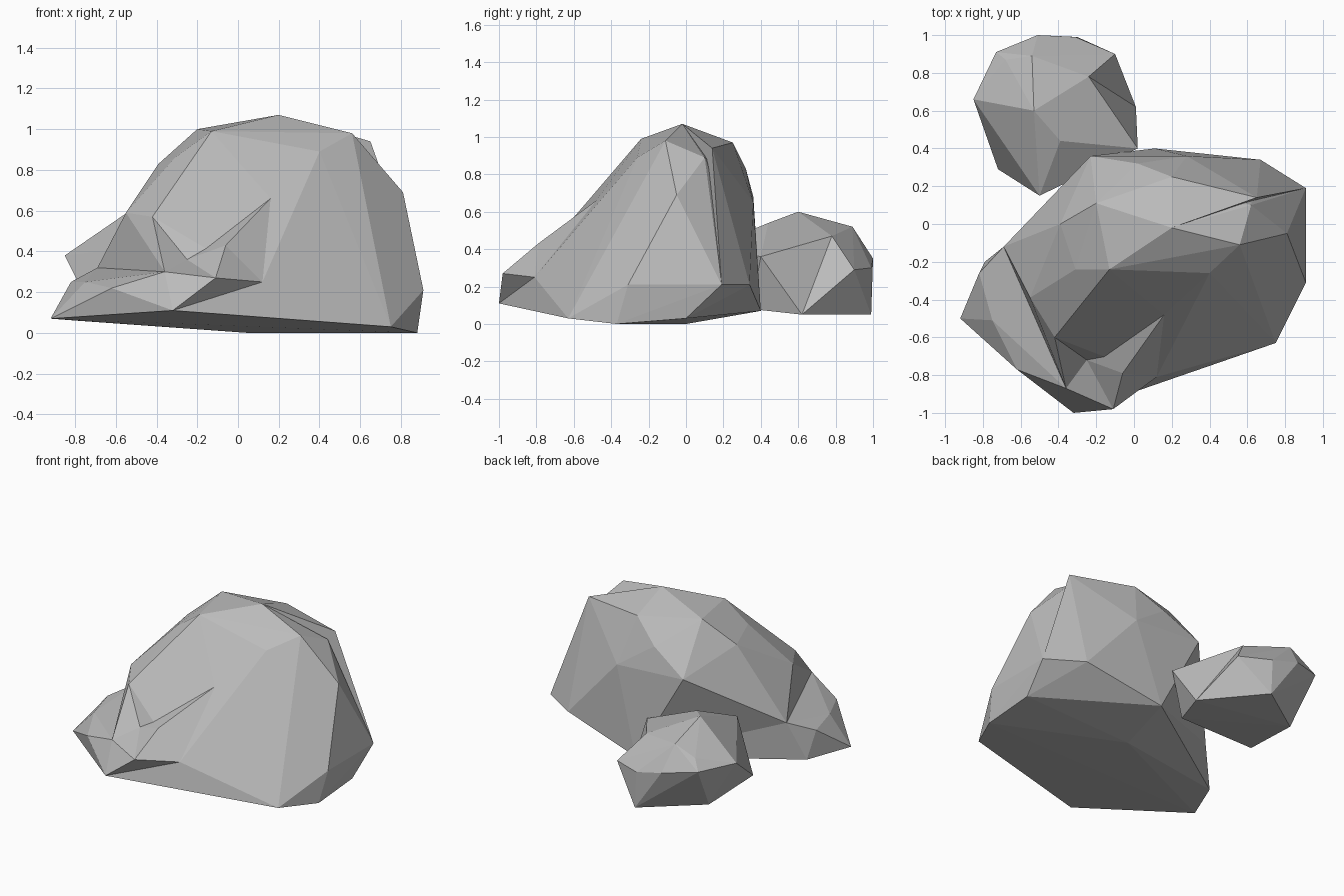
import bpy
import bmesh

default_cube = bpy.data.objects.get("Cube")
if default_cube:
    bpy.data.objects.remove(default_cube, do_unlink=True)


def make_material(name, colour):
    material = bpy.data.materials.new(name)
    material.use_nodes = True
    material.diffuse_color = colour
    for node in material.node_tree.nodes:
        if node.type == "BSDF_PRINCIPLED":
            node.inputs["Base Color"].default_value = colour
            node.inputs["Roughness"].default_value = 0.9
    return material


stone_grey = make_material("stone grey", (0.5, 0.5, 0.5, 1))


def make_rock(name, *corner_groups):
    """Chisel one faceted convex rock around its corner points."""
    bm = bmesh.new()
    for group in corner_groups:
        for corner in group:
            bm.verts.new(corner)
    hull = bmesh.ops.convex_hull(bm, input=bm.verts[:], use_existing_faces=False)
    # Drop any corner that ended up inside the rock
    buried = {item for item in hull["geom_interior"] + hull["geom_unused"]
              if isinstance(item, bmesh.types.BMVert)}
    bmesh.ops.delete(bm, geom=list(buried), context="VERTS")
    bmesh.ops.recalc_face_normals(bm, faces=bm.faces[:])
    mesh = bpy.data.meshes.new(name)
    bm.to_mesh(mesh)
    bm.free()
    mesh.materials.append(stone_grey)
    rock = bpy.data.objects.new(name, mesh)
    bpy.context.collection.objects.link(rock)
    return rock


# Corners shared by neighbouring rocks, so that their facets meet
peak = (.2, -.02, 1.07)
back_crown = (-.2, .11, 1)
back_waist = (-.23, .36, .68)
back_foot = (.11, .4, .07)
back_hip = (.67, .34, .21)
side_hip = (.91, .19, .21)
left_foot = (-.69, -.12, .32)
left_base = (-.79, -.2, .06)
left_crest = (-.55, -.39, .59)
left_shoulder = (-.42, -.6, .57)
ledge_end = (-.92, -.5, .07)
ledge_tip = (-.36, -.87, .3)
ledge_toe = (-.32, -1, .11)
groove = (-.25, -.72, .36)
spur_lip = (-.11, -.98, .27)
brow_peak = (.16, -.48, .66)
brow_nose = (-.06, -.79, .43)
brow_foot = (.12, -.81, .25)
front_foot = (.75, -.63, .03)
heart = (-.2, -.4, .12)

# Main boulder: crown, waist and base
crown = [peak, back_crown, (-.13, -.24, .99), (.4, -.26, .89),
         (.56, -.11, .98), (.62, .1, .89)]
waist = [back_waist, (.81, -.05, .69), (-.31, -.24, .86), (-.39, 0, .83),
         left_foot, left_crest, left_shoulder, groove, brow_peak]
base = [(.88, 0, .03), (.88, -.37, 0), (.05, 0, 0), back_foot, front_foot]
make_rock("main_boulder", crown, waist, base,
          [(.91, -.31, .21), side_hip, back_hip, brow_foot])

# Raised slab on the back, standing proud of the boulder's right edge
make_rock("back_slab",
          [peak, back_crown, (.65, .14, .94), (.2, .25, .97), (.02, .32, .83),
           (.28, .36, .65)],
          [back_waist, back_hip, side_hip, back_foot])

# Broad foot under the boulder and the ledge
make_rock("foot_slab", base, [ledge_toe, brow_foot, ledge_end, left_base,
                              left_foot])

# Low ledge spreading from the front corner
make_rock("corner_ledge",
          [(-.82, -.26, .25), (-.75, -.51, .25), (-.62, -.77, .22)],
          [ledge_end, left_base, left_foot, ledge_tip, ledge_toe, heart])

# Steep fin between the ledge and the boulder
make_rock("ledge_fin", [left_foot, left_crest, left_shoulder,
                        ledge_tip, groove, heart])

# Overhanging spur in two wedges, and the brow above it
make_rock("spur_inner", [ledge_tip, groove, spur_lip, ledge_toe, heart])
make_rock("spur_outer", [groove, brow_nose, brow_foot, spur_lip, ledge_toe,
                         heart])
make_rock("front_brow", [groove, brow_nose, brow_peak, brow_foot, heart])

# Small rock behind the boulder: two halves sharing a cap and underside
cap = [(-.53, .6, .6), (-.39, .44, .54), (-.24, .78, .47), (-.85, .66, .38)]
underside = [(.01, .62, .05), (-.3, .99, .05), (-.68, .72, .07)]
make_rock("small_rock_near", cap, underside,
          [(.02, .4, .36), (-.5, .15, .42), (-.72, .29, .12), (-.1, .35, .08)])
make_rock("small_rock_far", cap, underside,
          [(-.54, .89, .52), (-.68, .87, .45), (-.73, .91, .38),
           (-.51, 1, .35), (-.31, .99, .3), (-.1, .9, .29)])
